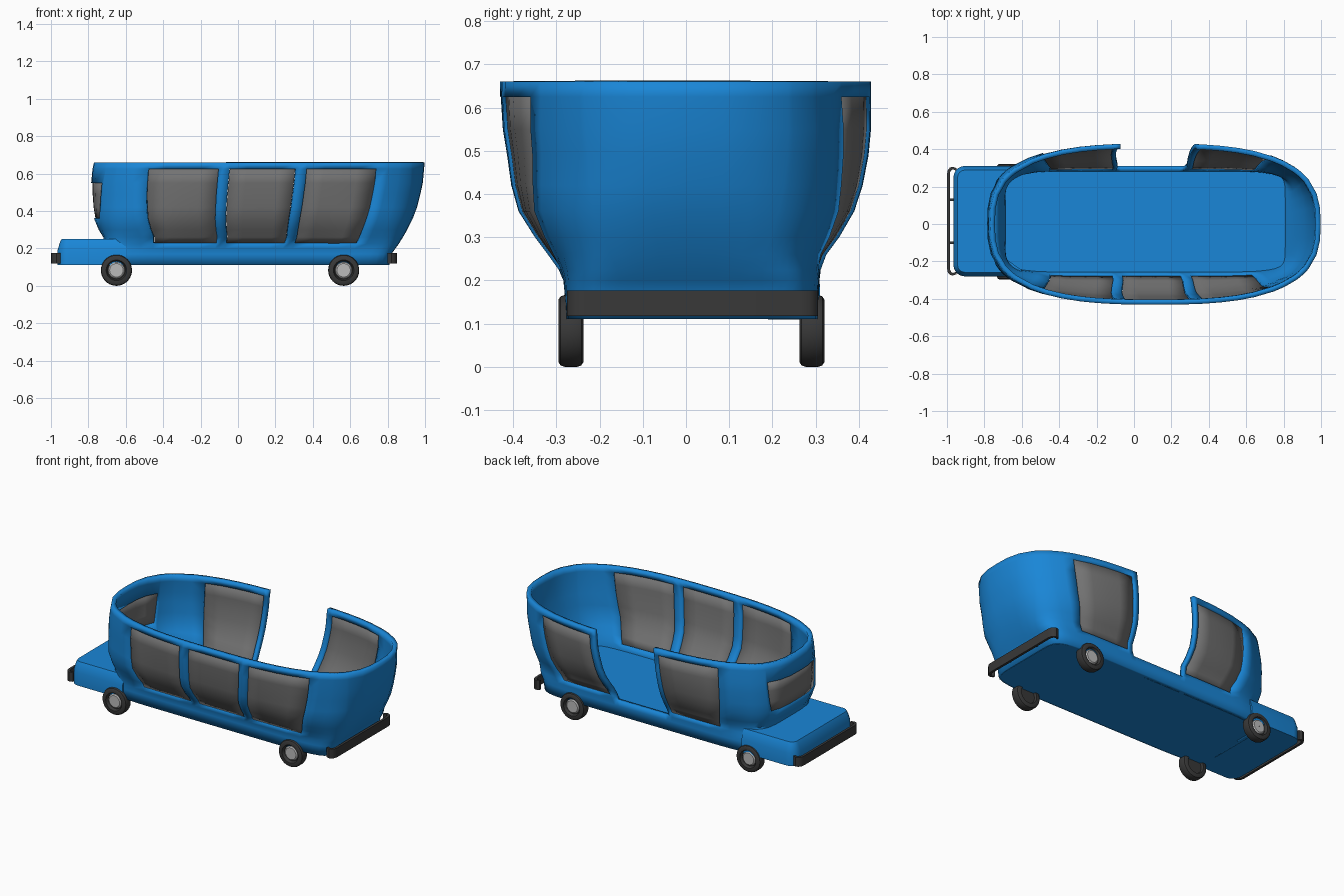
import bpy, bmesh, math

if "Cube" in bpy.data.objects:
    bpy.data.objects.remove(bpy.data.objects["Cube"])


def material(name, rgb):
    m = bpy.data.materials.new(name)
    m.diffuse_color = (*rgb, 1)
    m.use_nodes = True
    m.node_tree.nodes["Principled BSDF"].inputs["Base Color"].default_value = m.diffuse_color
    return m


BLUE = material("blue_paint", (0.01, 0.24, 0.68))
GLASS = material("grey_glass", (0.17, 0.17, 0.17))
DARK = material("dark_rubber", (0.04, 0.04, 0.04))
HUB = material("hub_metal", (0.5, 0.5, 0.5))


def make(name, verts, faces, mat, solid=0, recalc=False, offset=-1):
    bm = bmesh.new()
    vs = [bm.verts.new(v) for v in verts]
    for f in faces:
        bm.faces.new([vs[i] for i in f])
    bmesh.ops.delete(bm, geom=[v for v in bm.verts if not v.link_faces], context='VERTS')
    bmesh.ops.remove_doubles(bm, verts=bm.verts, dist=1e-5)
    if recalc:
        bmesh.ops.recalc_face_normals(bm, faces=bm.faces)
    me = bpy.data.meshes.new(name)
    bm.to_mesh(me)
    bm.free()
    me.materials.append(mat)
    ob = bpy.data.objects.new(name, me)
    bpy.context.collection.objects.link(ob)
    bpy.ops.object.select_all(action='DESELECT')
    ob.select_set(True)
    bpy.context.view_layer.objects.active = ob
    bpy.ops.object.shade_smooth_by_angle(angle=math.radians(35))
    if solid:
        mod = ob.modifiers.new("thickness", 'SOLIDIFY')
        mod.thickness = solid
        mod.offset = offset
    return ob


def loft(name, rings, mat):
    """Closed solid through equal-length rings with flat ends."""
    n = len(rings[0])
    verts = [p for r in rings for p in r]
    faces = [(k * n + i, k * n + (i + 1) % n, (k + 1) * n + (i + 1) % n, (k + 1) * n + i)
             for k in range(len(rings) - 1) for i in range(n)]
    faces += [list(range(n))[::-1], [(len(rings) - 1) * n + i for i in range(n)]]
    return make(name, verts, faces, mat, recalc=True)


# Cabin cross-sections: z, x0, x1, y0, y1, squareness
LEVELS = [(.11, -.715, .81, -.28, .308, 9), (.17, -.715, .82, -.281, .308, 9),
          (.20, -.715, .842, -.284, .309, 8), (.225, -.715, .86, -.295, .312, 6.5),
          (.26, -.72, .882, -.32, .325, 5), (.30, -.745, .905, -.35, .355, 4.2),
          (.36, -.77, .935, -.388, .39, 3.6), (.42, -.78, .957, -.405, .41, 3.2),
          (.49, -.785, .975, -.415, .424, 3), (.55, -.785, .988, -.425, .43, 2.9),
          (.625, -.778, .995, -.43, .43, 2.8), (.66, -.77, .998, -.431, .43, 2.8)]

# Columns around the cabin: sides by relative x, ends by relative y, blended corners
S = [-.85, -.75, -.666, -.56, -.45, -.35, -.24, -.212, -.173, -.07, .03, .13,
     .224, .252, .292, .4, .5, .6, .716, .78, .85]
R = [-.55, -.38, -.2, 0, .2, .38, .55]
runs = [[('side', -1, s) for s in S], [('end', 1, r) for r in R],
        [('side', 1, s) for s in S[::-1]], [('end', -1, r) for r in R[::-1]]]
COLS = []
for i, run in enumerate(runs):
    nxt = runs[(i + 1) % 4][0]
    COLS += run + [('corner', run[-1], nxt, k / 7) for k in range(1, 7)]


def unit(col, n):
    if col[0] == 'corner':
        (ax, ay), (bx, by) = unit(col[1], n), unit(col[2], n)
        x, y = ax + (bx - ax) * col[3], ay + (by - ay) * col[3]
        f = (abs(x) ** n + abs(y) ** n) ** (-1 / n)
        return x * f, y * f
    other = col[1] * (1 - abs(col[2]) ** n) ** (1 / n)
    return (col[2], other) if col[0] == 'side' else (other, col[2])


def ring(level, inset=0):
    z, x0, x1, y0, y1, n = level
    pts = [unit(c, n) for c in COLS]
    return [((x0 + x1) / 2 + ((x1 - x0) / 2 - inset) * u,
             (y0 + y1) / 2 + ((y1 - y0) / 2 - inset) * v, z) for u, v in pts]


# Panels: kind, side, from, to, z from, z to
WINDOWS = {"front_window_near": ('side', -1, -.666, -.24, .225, .625),
           "middle_window_near": ('side', -1, -.173, .224, .225, .625),
           "rear_window_near": ('side', -1, .292, .716, .225, .625),
           "front_window_far": ('side', 1, -.666, -.24, .225, .625),
           "rear_window_far": ('side', 1, .292, .716, .225, .625),
           "windscreen": ('end', -1, -.55, .55, .36, .55)}
DOOR = ('side', 1, -.212, .252, .20, .66)
N = len(COLS)


def inside(panel, i, k):
    kind, side, a, b, za, zb = panel
    for c in (COLS[i], COLS[(i + 1) % N]):
        if c[0] != kind or c[1] != side or not a - 1e-6 <= c[2] <= b + 1e-6:
            return False
    return za - 1e-6 <= LEVELS[k][0] and LEVELS[k + 1][0] <= zb + 1e-6


def quad(i, k):
    j = (i + 1) % N
    return (k * N + i, k * N + j, (k + 1) * N + j, (k + 1) * N + i)


cells = [(i, k) for k in range(len(LEVELS) - 1) for i in range(N)]

# Open-topped cabin wall with window holes and doorway
holes = list(WINDOWS.values()) + [DOOR]
outer = [p for lv in LEVELS for p in ring(lv)]
make("cabin_wall", outer, [quad(*c) for c in cells if not any(inside(h, *c) for h in holes)],
     BLUE, solid=.027)

# Glass panes, slightly recessed
recessed = [p for lv in LEVELS for p in ring(lv, .008)]
for name, panel in WINDOWS.items():
    make(name, recessed, [quad(*c) for c in cells if inside(panel, *c)], GLASS, solid=.011)

# Floor block
loft("floor", [ring(lv, .01) for lv in LEVELS[:3]], BLUE)

# Hood, notched behind to stay out of the cabin
YC = .015


def hood_ring(z, d):
    half = [(-.70, .19), (-.60, .262), (-.60, .295 - d)]
    for k in range(7):
        a = math.radians(90 + 15 * k)
        half.append((-.905 + (.06 - d) * math.cos(a), .235 + (.06 - d) * math.sin(a)))
    half += [(x, -y) for x, y in reversed(half)]
    return [(x, YC + y, z) for x, y in half]


loft("hood", [hood_ring(.11, 0), hood_ring(.19, 0), hood_ring(.235, .014), hood_ring(.25, .022)], BLUE)


# Wrap-around bumpers with two brackets each
def box(name, x0, x1, y0, y1, z0, z1, mat):
    loft(name, [[(x0, y0, z), (x1, y0, z), (x1, y1, z), (x0, y1, z)] for z in (z0, z1)], mat)


for name, tip, d in (("front", -1.0, 1), ("rear", .85, -1)):
    half = [(.05, .284), (.03, .291), (.015, .286), (.004, .272), (0, .25)]
    path = half + [(x, -y) for x, y in reversed(half)]
    back = [(.05, .270), (.032, .277), (.024, .273), (.018, .264), (.015, .25)]
    path += [(x, -y) for x, y in back] + list(reversed(back))
    loft(name + "_bumper", [[(tip + d * x, YC + y, z) for x, y in path] for z in (.118, .176)], DARK)
    for y in (-.1, .13):
        xs = sorted((tip + d * .01, tip + d * .045))
        box(name + "_bumper_bracket", xs[0], xs[1], y - .007, y + .007, .135, .16, DARK)


# Wheels: lathed tyre and hub
def lathe(name, profile, x, y, z, side, mat, n=40):
    verts, faces, m = [], [], len(profile)
    for i in range(n):
        a = 2 * math.pi * i / n
        verts += [(x + r * math.cos(a), y + side * h, z + r * math.sin(a)) for r, h in profile]
    for i in range(n):
        p, q = i * m, (i + 1) % n * m
        faces += [(p + k, q + k, q + k + 1, p + k + 1) for k in range(m - 1)]
    make(name, verts, faces, mat, recalc=True)


TYRE = [(.0003, -.015), (.05, -.015), (.055, -.029), (.072, -.029), (.080, -.024), (.083, -.015),
        (.083, .015), (.080, .024), (.072, .029), (.055, .029), (.048, .012), (.0003, .012)]
CAP = [(.0003, .022), (.036, .022), (.043, .017), (.045, .008), (.0003, .008)]
for end, x in (("front", -.65), ("rear", .565)):
    for side in (-1, 1):
        y = .0125 + side * .279
        lathe(end + "_tyre", TYRE, x, y, .083, side, DARK)
        lathe(end + "_hub", CAP, x, y, .083, side, HUB)
